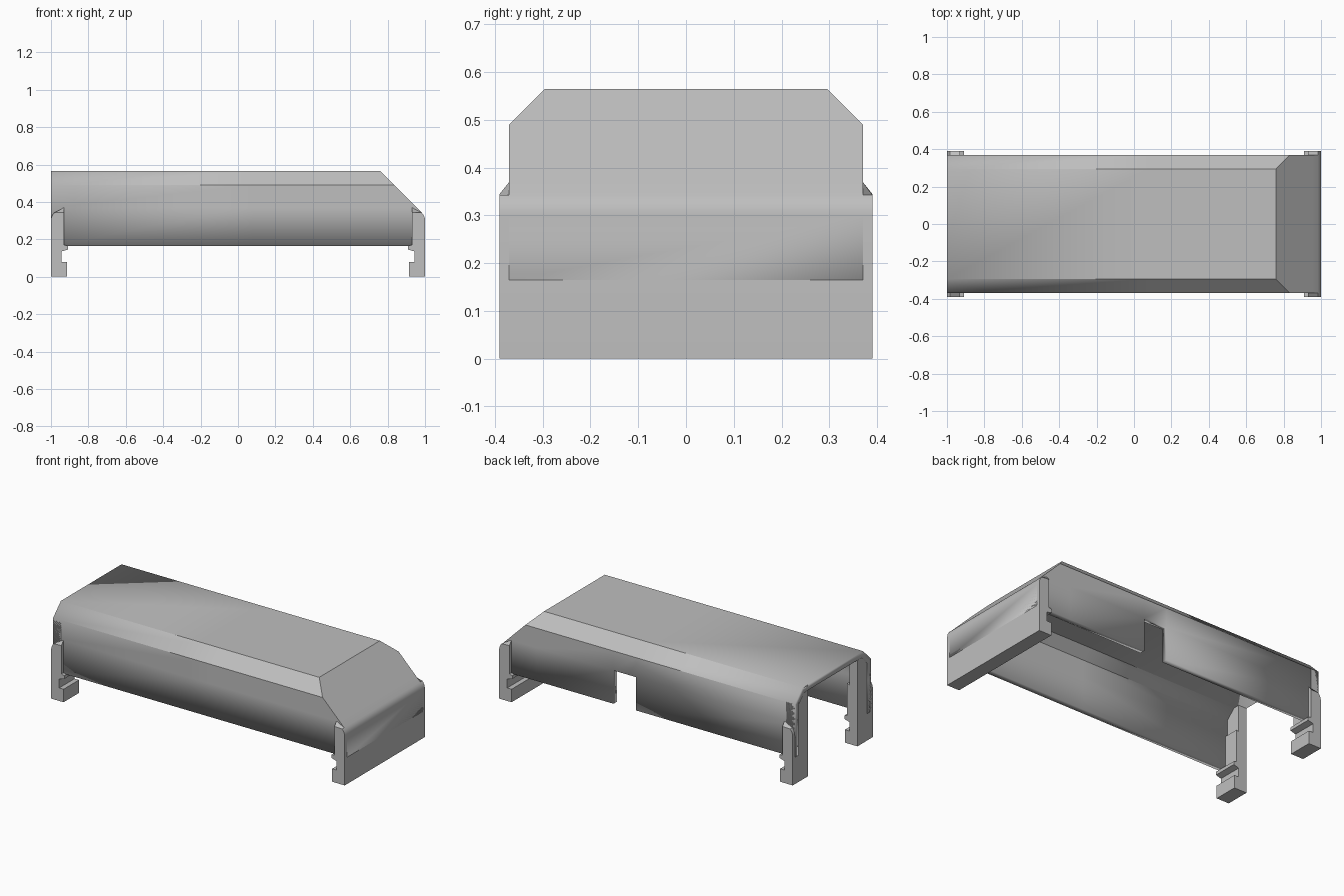
import bpy, bmesh, math

cube = bpy.data.objects.get("Cube")
if cube:
    bpy.data.objects.remove(cube, do_unlink=True)

grey = bpy.data.materials.new("light_grey")
grey.use_nodes = True
COLOUR = (0.52, 0.52, 0.52, 1)
grey.diffuse_color = COLOUR
grey.node_tree.nodes["Principled BSDF"].inputs["Base Color"].default_value = COLOUR

W, LIP, INNER = 0.37, 0.39, 0.24      # half widths: wall, clip, inside of columns
ROOF, EAVE, BASE = 0.565, 0.49, 0.165  # heights
SLOT_TOP, R = 0.37, 0.06
SLOT = (0.08, 0.235)

# Rounded edge shared by the sloping end and the clips
ARC = [(1 - R + R * math.cos(math.radians(a)), 0.30 + R * math.sin(math.radians(a)))
       for a in (0, 11.25, 22.5, 33.75, 45)]


def finish(name, bm):
    mesh = bpy.data.meshes.new(name)
    bm.to_mesh(mesh)
    bm.free()
    mesh.materials.append(grey)
    ob = bpy.data.objects.new(name, mesh)
    bpy.context.collection.objects.link(ob)
    bpy.ops.object.select_all(action='DESELECT')
    ob.select_set(True)
    bpy.context.view_layer.objects.active = ob
    bpy.ops.object.shade_smooth_by_angle(angle=math.radians(30))
    return ob


def loft(name, rings):
    """Closed solid through rings of equal length."""
    bm = bmesh.new()
    loops = [[bm.verts.new(p) for p in ring] for ring in rings]
    n = len(loops[0])
    for a, b in zip(loops, loops[1:]):
        for i in range(n):
            j = (i + 1) % n
            bm.faces.new((a[i], a[j], b[j], b[i]))
    bm.faces.new(loops[0])
    bm.faces.new(loops[-1])
    bmesh.ops.recalc_face_normals(bm, faces=bm.faces)
    return finish(name, bm)


# Cover shell: sections along x, with a slot left out of the back wall
def section(x, h):
    half = [(W, BASE), (W, min(SLOT_TOP, h)), (W, min(EAVE, h)), (min(W, W + EAVE - h), h)]
    return [(x, -y, z) for y, z in half] + [(x, y, z) for y, z in reversed(half)]


stations = [(-1, ROOF), (SLOT[0], ROOF), (SLOT[1], ROOF), (0.76, ROOF),
            (0.76 + ROOF - EAVE, EAVE), (0.76 + ROOF - SLOT_TOP, SLOT_TOP)] + ARC[::-1]
bm = bmesh.new()
rows = [[bm.verts.new(p) for p in section(x, h)] for x, h in stations]
for s, (a, b) in enumerate(zip(rows, rows[1:])):
    for i in range(len(a) - 1):
        in_slot = s == 1 and i == len(a) - 2
        if not in_slot:
            bm.faces.new((a[i], b[i], b[i + 1], a[i + 1]))
bm.faces.new(rows[-1])
bmesh.ops.remove_doubles(bm, verts=bm.verts, dist=0.0005)
bmesh.ops.recalc_face_normals(bm, faces=bm.faces)
roof = max(bm.faces, key=lambda f: f.calc_center_median().z)
if roof.normal.z < 0:
    bmesh.ops.reverse_faces(bm, faces=bm.faces)
shell = finish("cover_shell", bm)
thick = shell.modifiers.new("thickness", 'SOLIDIFY')
thick.thickness = 0.035
thick.offset = -1
thick.use_even_offset = True

# Foot profile with hook groove, shared by the end panel and the posts
FOOT = [(1, 0), (0.915, 0), (0.915, 0.08), (0.945, 0.08), (0.945, 0.135), (0.91, 0.145),
        (0.91, BASE), (0.93, 0.17), (0.93, 0.37)] + ARC[::-1]


def ring(side, y, top=1.0):
    return [(side * x, y, min(z, top)) for x, z in FOOT]


TOP = 0.345
loft("end_panel", [ring(1, -LIP, TOP), ring(1, -W), ring(1, W), ring(1, LIP, TOP)])

# Open end: a hooked post and an inner column on each side
COLUMN = [(W, 0.1), (W, EAVE), (0.295, ROOF - 0.002), (INNER, ROOF - 0.002), (INNER, 0.1)]
for word, s in (("front", -1), ("back", 1)):
    loft(word + "_post", [ring(-1, s * INNER), ring(-1, s * W), ring(-1, s * LIP, TOP)])
    loft(word + "_column", [[(x, s * y, z) for y, z in COLUMN] for x in (-1, -0.945)])
